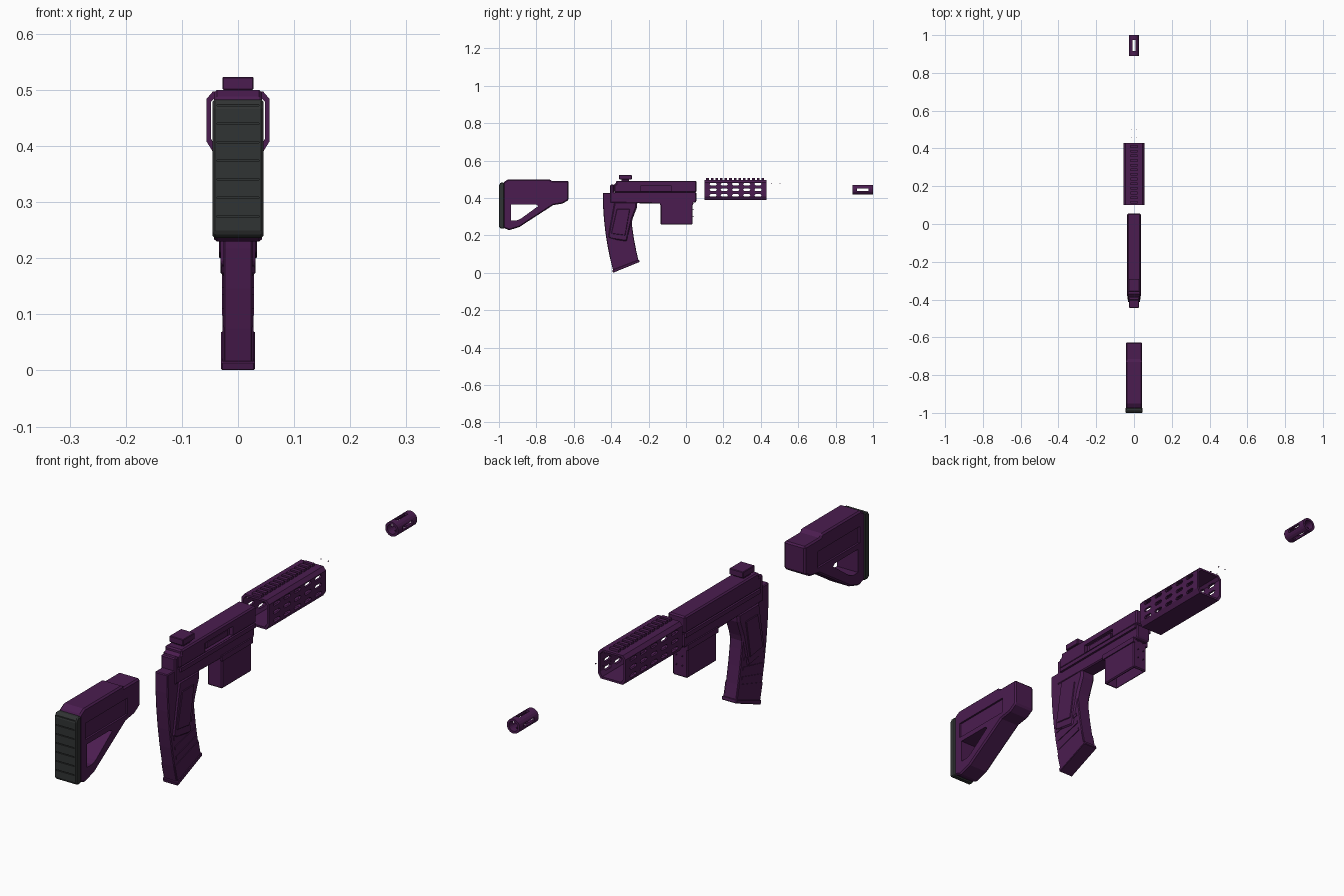
import bpy, bmesh, math
from mathutils import Vector

if "Cube" in bpy.data.objects:
    bpy.data.objects.remove(bpy.data.objects["Cube"])


def material(name, rgb):
    m = bpy.data.materials.new(name)
    m.diffuse_color = (*rgb, 1)
    m.use_nodes = True
    m.node_tree.nodes["Principled BSDF"].inputs["Base Color"].default_value = m.diffuse_color
    return m


PURPLE = material("purple_camo", (0.07, 0.012, 0.08))
RUBBER = material("dark_rubber", (0.03, 0.033, 0.033))


def finish(name, bm, mat, bevel):
    bmesh.ops.recalc_face_normals(bm, faces=bm.faces)
    me = bpy.data.meshes.new(name)
    bm.to_mesh(me)
    bm.free()
    ob = bpy.data.objects.new(name, me)
    bpy.context.collection.objects.link(ob)
    me.materials.append(mat)
    if bevel:
        b = ob.modifiers.new("edge", 'BEVEL')
        b.width, b.segments, b.limit_method = bevel, 1, 'ANGLE'
        b.angle_limit = math.radians(35)
    return ob


def extrude(bm, pts, vec):
    face = bm.faces.new([bm.verts.new(p) for p in pts])
    new = bmesh.ops.extrude_face_region(bm, geom=[face])["geom"]
    bmesh.ops.translate(bm, vec=vec, verts=[v for v in new if isinstance(v, bmesh.types.BMVert)])


def side_part(name, yz, half, bevel=0.0, mat=PURPLE):
    """Side profile (y, z) extruded symmetrically in x."""
    bm = bmesh.new()
    extrude(bm, [(-half, y, z) for y, z in yz], Vector((2 * half, 0, 0)))
    return finish(name, bm, mat, bevel)


def tube_part(name, xz, y0, y1):
    """Cross-section (x, z) extruded along y."""
    bm = bmesh.new()
    extrude(bm, [(x, y0, z) for x, z in xz], Vector((0, y1 - y0, 0)))
    return finish(name, bm, PURPLE, 0)


def boxes(name, ranges, mat=PURPLE, bevel=0.0):
    """One mesh of boxes, each (x0, x1, y0, y1, z0, z1)."""
    bm = bmesh.new()
    for x0, x1, y0, y1, z0, z1 in ranges:
        extrude(bm, [(x0, y0, z0), (x1, y0, z0), (x1, y0, z1), (x0, y0, z1)], Vector((0, y1 - y0, 0)))
    return finish(name, bm, mat, bevel)


def cut(ob, cutter):
    cutter.hide_render = True
    cutter.hide_viewport = True
    m = ob.modifiers.new("cut", 'BOOLEAN')
    m.operation, m.object, m.solver = 'DIFFERENCE', cutter, 'EXACT'


def both(x0, x1, y0, y1, z0, z1):
    return [(x0, x1, y0, y1, z0, z1), (-x1, -x0, y0, y1, z0, z1)]


def ring(r, n, cz):
    return [(r * math.cos(2 * math.pi * (i + .5) / n), cz + r * math.sin(2 * math.pi * (i + .5) / n)) for i in range(n)]


# Shoulder stock with triangular opening and recessed cheeks
stock = side_part("shoulder_stock", [
    (-0.975, 0.24), (-0.945, 0.228), (-0.89, 0.245), (-0.86, 0.265), (-0.71, 0.362), (-0.66, 0.37),
    (-0.627, 0.39), (-0.627, 0.49), (-0.72, 0.49), (-0.725, 0.5), (-0.95, 0.5), (-0.975, 0.485)], 0.043, 0.006)
cut(stock, side_part("stock_opening_cutter", [
    (-0.935, 0.365), (-0.80, 0.365), (-0.79, 0.357), (-0.885, 0.288), (-0.905, 0.28), (-0.935, 0.28)], 0.1))
cut(stock, boxes("stock_cheek_cutter", both(0.036, 0.1, -0.945, -0.70, 0.385, 0.445)))

# Ribbed rubber butt pad
pad = side_part("butt_pad", [
    (-0.972, 0.236), (-0.99, 0.236), (-1.0, 0.245), (-1.0, 0.47), (-0.99, 0.483), (-0.972, 0.483)],
    0.045, 0.004, RUBBER)
cut(pad, boxes("pad_groove_cutter", [(-0.037, 0.037, -1.02, -0.995, 0.273 + i * 0.033, 0.276 + i * 0.033)
                                    for i in range(7)]))

# Receiver, upper and lower, with ejection port
upper = side_part("upper_receiver", [
    (-0.385, 0.43), (0.055, 0.43), (0.055, 0.492), (-0.375, 0.492), (-0.375, 0.475), (-0.385, 0.475)], 0.035, 0.007)
cut(upper, boxes("ejection_port_cutter", [(0.022, 0.1, -0.24, -0.08, 0.435, 0.468)]))
boxes("port_cover", [(0.018, 0.028, -0.22, -0.10, 0.44, 0.46)])
side_part("lower_receiver", [
    (-0.405, 0.375), (-0.15, 0.37), (0.05, 0.375), (0.055, 0.385), (0.055, 0.43), (-0.385, 0.43),
    (-0.385, 0.472), (-0.405, 0.472)], 0.029, 0.004)
boxes("receiver_rails", both(0.028, 0.037, -0.38, 0.05, 0.415, 0.43))

# Open-bottomed magazine well
well = boxes("magazine_well", [(-0.03, 0.03, -0.135, 0.035, 0.258, 0.385)], bevel=0.004)
cut(well, boxes("well_cutter", [(-0.023, 0.023, -0.127, 0.028, 0.2, 0.37)]))
boxes("well_lip", both(0.025, 0.034, -0.14, 0.037, 0.362, 0.382))
boxes("well_pins", [(s * 0.012 - 0.001, s * 0.012 + 0.001, 0.034, 0.042, z, z + 0.003)
                    for s in (-1, 1) for z in (0.30, 0.335, 0.37)])

# Rear sight block
boxes("rear_sight", [(-0.028, 0.028, -0.358, -0.29, 0.5, 0.523)], bevel=0.002)
boxes("rear_sight_foot", [(-0.02, 0.02, -0.345, -0.305, 0.488, 0.502)])

# Pistol grip, raked backwards
side_part("pistol_grip", [
    (-0.385, 0.38), (-0.26, 0.38), (-0.262, 0.35), (-0.285, 0.29), (-0.30, 0.23), (-0.315, 0.165),
    (-0.40, 0.178), (-0.42, 0.19), (-0.405, 0.27)], 0.031, 0.008)
side_part("grip_panels", [(-0.37, 0.34), (-0.30, 0.34), (-0.325, 0.2), (-0.40, 0.21)], 0.034, 0.002)

# Curved magazine swept along an arc, with foot plate and side ribs
def mag_profile(t0, t1, inset, steps=7):
    back, front = [], []
    for i in range(steps):
        t = t0 + (t1 - t0) * i / (steps - 1)
        a = math.radians(22) * t ** 1.3
        c = Vector((-0.372 + 0.052 * t ** 2, 0.435 - 0.395 * t))
        d = Vector((math.cos(a), math.sin(a))) * (0.073 - inset)
        back.append(tuple(c - d))
        front.append(tuple(c + d))
    return back + front[::-1]


side_part("curved_magazine", mag_profile(0, 1, 0), 0.026, 0.003)
side_part("magazine_foot", mag_profile(0.97, 1.005, -0.004, 2), 0.03, 0.002)
side_part("magazine_sleeve", mag_profile(0.83, 0.97, 0.002, 3), 0.028)
for k in range(3):
    side_part(f"magazine_rib_{k}", mag_profile(0.58 + k * 0.09, 0.61 + k * 0.09, 0.015, 2), 0.0285)

# Octagonal ventilated handguard
guard_section = [(-0.045, 0.39), (0.045, 0.39), (0.056, 0.408), (0.056, 0.484),
                 (0.045, 0.497), (-0.045, 0.497), (-0.056, 0.484), (-0.056, 0.408)]
guard = tube_part("handguard", guard_section, 0.10, 0.43)
cut(guard, tube_part("guard_bore_cutter", [(x * 0.86, 0.4435 + (z - 0.4435) * 0.86) for x, z in guard_section], 0.05, 0.5))

slots = bmesh.new()
for row, z in enumerate((0.414, 0.444, 0.474)):
    for i in range(5):
        y = 0.145 + i * 0.06
        extrude(slots, [(-0.1, y + u, z + v) for u, v in (
            (-0.020, 0), (-0.014, -0.0065), (0.014, -0.0065), (0.020, 0), (0.014, 0.0065), (-0.014, 0.0065))],
            Vector((0.2, 0, 0)))
cut(guard, finish("guard_slot_cutter", slots, PURPLE, 0))

# Accessory rail on top of the handguard
boxes("rail_teeth", [(-0.019, 0.019, 0.108 + i * 0.0246, 0.122 + i * 0.0246, 0.494, 0.506) for i in range(13)])
boxes("guard_pins", [(s * 0.015 - 0.0015, s * 0.015 + 0.0015, y, y + 0.004, 0.478, 0.481)
                     for s in (-1, 1) for y in (0.455, 0.50)])

# Slotted muzzle device
muzzle = tube_part("muzzle_brake", ring(0.0265, 20, 0.444), 0.89, 1.0)
cut(muzzle, tube_part("muzzle_bore_cutter", ring(0.018, 20, 0.444), 0.85, 1.05))
cut(muzzle, boxes("muzzle_side_cutter", [(-0.05, 0.05, 0.915, 0.975, 0.437, 0.451)]))
cut(muzzle, boxes("muzzle_top_cutter", [(-0.007, 0.007, 0.915, 0.975, 0.40, 0.50)]))

# Shift so the foot plate rests on the ground
bpy.context.view_layer.update()
low = min(v.co.z for v in bpy.data.objects["magazine_foot"].data.vertices)
for n in bpy.data.objects:
    if n.name.startswith("magazine_") and "well" not in n.name or n.name == "curved_magazine":
        n.location.z = -low
